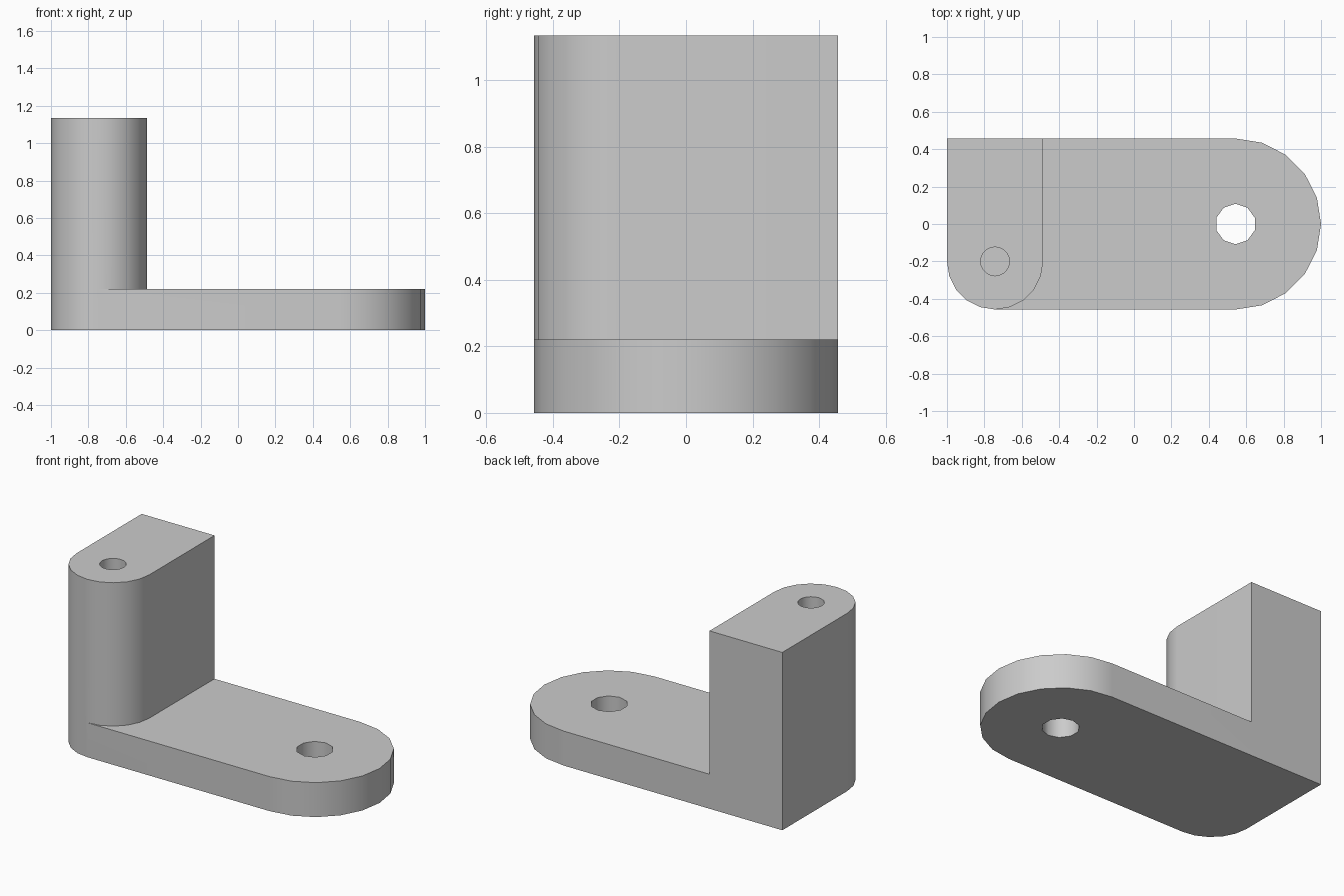
import bpy
import bmesh
from math import cos, sin, radians

cube = bpy.data.objects.get("Cube")
if cube:
    bpy.data.objects.remove(cube, do_unlink=True)

HALF = 0.457        # half depth of the bracket
BASE_H = 0.22       # thickness of the foot plate
POST_H = 1.135      # height of the post
POST_R = 0.257      # half width and front radius of the post
POST_X, POST_Y = -1 + POST_R, -HALF + POST_R
END_X = 1 - HALF    # centre of the rounded end

grey = bpy.data.materials.new("light grey")
grey.use_nodes = True
colour = (0.6, 0.6, 0.6, 1)
grey.diffuse_color = colour
grey.node_tree.nodes["Principled BSDF"].inputs["Base Color"].default_value = colour


def arc(cx, cy, r, start, end, steps):
    """Points along an arc, both ends included."""
    angles = [radians(start + (end - start) * i / steps) for i in range(steps + 1)]
    return [(cx + r * cos(a), cy + r * sin(a)) for a in angles]


def prism(name, outline, z0, z1):
    """Extrude a counter-clockwise outline from z0 to z1."""
    bm = bmesh.new()
    face = bm.faces.new([bm.verts.new((x, y, z0)) for x, y in outline])
    top = bmesh.ops.extrude_face_region(bm, geom=[face])["geom"]
    verts = [v for v in top if isinstance(v, bmesh.types.BMVert)]
    bmesh.ops.translate(bm, verts=verts, vec=(0, 0, z1 - z0))
    bmesh.ops.recalc_face_normals(bm, faces=bm.faces)
    mesh = bpy.data.meshes.new(name)
    bm.to_mesh(mesh)
    bm.free()
    mesh.materials.append(grey)
    obj = bpy.data.objects.new(name, mesh)
    bpy.context.collection.objects.link(obj)
    return obj


def combine(target, tool, operation):
    """Apply a boolean and discard the tool object."""
    tool.hide_render = True
    mod = target.modifiers.new("boolean", 'BOOLEAN')
    mod.operation = operation
    mod.solver = 'EXACT'
    mod.object = tool
    bpy.context.view_layer.objects.active = target
    bpy.ops.object.modifier_apply(modifier=mod.name)
    bpy.data.objects.remove(tool, do_unlink=True)


# Foot plate with one rounded end and one rounded front corner
base_outline = ([(-1, HALF)]
                + arc(POST_X, POST_Y, POST_R, 180, 270, 5)
                + arc(END_X, 0, HALF, -90, 90, 10))
bracket = prism("bracket", base_outline, 0, BASE_H)

# Upright post with a rounded front
post_outline = ([(-1, HALF)]
                + arc(POST_X, POST_Y, POST_R, 180, 360, 10)
                + [(-1 + 2 * POST_R, HALF)])
combine(bracket, prism("post", post_outline, BASE_H, POST_H), 'UNION')

# Through hole in the plate and blind hole in the post
plate_hole = arc(END_X, 0, 0.108, 90, 450, 10)[:-1]
post_hole = arc(POST_X, POST_Y, 0.077, 90, 450, 20)[:-1]
combine(bracket, prism("plate_hole", plate_hole, -0.1, BASE_H + 0.1), 'DIFFERENCE')
combine(bracket, prism("post_hole", post_hole, POST_H - 0.7, POST_H + 0.1), 'DIFFERENCE')

# Remove the seam between plate and post, then smooth the curved walls
bm = bmesh.new()
bm.from_mesh(bracket.data)
bmesh.ops.remove_doubles(bm, verts=bm.verts, dist=0.0001)
bmesh.ops.dissolve_limit(bm, angle_limit=radians(1), verts=bm.verts, edges=bm.edges)
bm.to_mesh(bracket.data)
bm.free()

bpy.ops.object.select_all(action='DESELECT')
bracket.select_set(True)
bpy.context.view_layer.objects.active = bracket
bpy.ops.object.shade_smooth_by_angle(angle=radians(40))
weighted = bracket.modifiers.new("weighted normals", 'WEIGHTED_NORMAL')
weighted.keep_sharp = True
